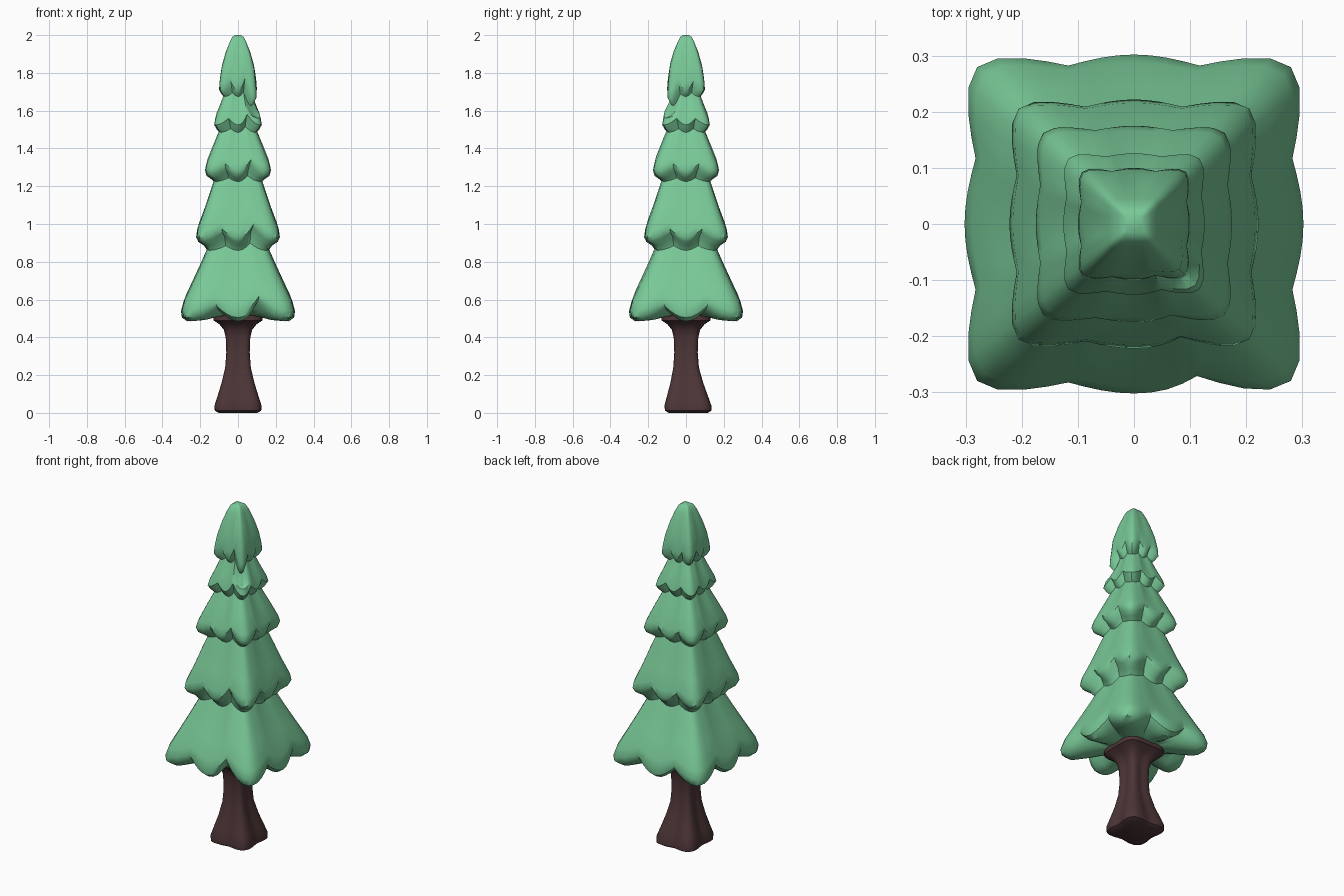
import bpy, bmesh, math

if "Cube" in bpy.data.objects:
    bpy.data.objects.remove(bpy.data.objects["Cube"])

SEG = 64


def material(name, rgb):
    m = bpy.data.materials.new(name)
    m.diffuse_color = (*rgb, 1)
    m.use_nodes = True
    m.node_tree.nodes["Principled BSDF"].inputs["Base Color"].default_value = m.diffuse_color
    return m


def square_radius(t, n):
    return (abs(math.cos(t)) ** n + abs(math.sin(t)) ** n) ** (-1 / n)


def loft(name, rings, point, mat, angle):
    """Skin a stack of closed rings; point(ring, angle) gives each vertex."""
    bm = bmesh.new()
    loops = [[bm.verts.new(point(r, 2 * math.pi * j / SEG)) for j in range(SEG)] for r in rings]
    for a, b in zip(loops, loops[1:]):
        for j in range(SEG):
            k = (j + 1) % SEG
            bm.faces.new((a[j], a[k], b[k], b[j]))
    bm.faces.new(loops[0][::-1])
    bm.faces.new(loops[-1])
    bmesh.ops.recalc_face_normals(bm, faces=bm.faces)
    me = bpy.data.meshes.new(name)
    bm.to_mesh(me)
    bm.free()
    me.materials.append(mat)
    ob = bpy.data.objects.new(name, me)
    bpy.context.collection.objects.link(ob)
    bpy.context.view_layer.objects.active = ob
    ob.select_set(True)
    bpy.ops.object.shade_smooth_by_angle(angle=math.radians(angle))
    ob.select_set(False)
    return ob


def leaf_point(ring, t):
    z, half, wave = ring
    # two notches per side, lobes at the corners and side centres
    notch = 1 - abs(math.cos(4 * t))
    # one deeper notch on the front
    d = math.atan2(math.sin(t + math.radians(65)), math.cos(t + math.radians(65)))
    notch *= 1 + 0.6 * math.exp(-(d / 0.25) ** 2)
    # long drooping tip at the front right of the crown
    e = math.atan2(math.sin(t + math.pi / 4), math.cos(t + math.pi / 4))
    droop = 0.05 * math.exp(-(e / 0.3) ** 2) if 1.6 < z < 1.76 else 0
    r = half * square_radius(t, 9) * (1 - 1.3 * wave * notch)
    return r * math.cos(t), r * math.sin(t), z + wave * notch - droop


def trunk_point(ring, t):
    z, half, groove = ring
    r = half * square_radius(t, 5) * (1 - groove * math.cos(2 * t) ** 4)
    y = r * math.sin(t)
    return r * math.cos(t), y + 0.012 * max(0, 1 - z / 0.25), z


green = material("leaf_green", (0.19, 0.58, 0.31))
brown = material("bark_brown", (0.075, 0.036, 0.038))

# Foliage: (height, half width, hem wave), from the underside up
foliage = [
    (0.51, 0.06, 0.0), (0.51, 0.13, 0.01), (0.49, 0.21, 0.045),
    (0.485, 0.27, 0.06), (0.505, 0.297, 0.06), (0.54, 0.302, 0.05),
    (0.59, 0.288, 0.04), (0.68, 0.245, 0.03), (0.78, 0.198, 0.025), (0.86, 0.162, 0.025),
    (0.885, 0.180, 0.045), (0.905, 0.210, 0.05), (0.93, 0.222, 0.045),
    (0.97, 0.216, 0.035), (1.06, 0.182, 0.025), (1.15, 0.152, 0.02), (1.225, 0.126, 0.02),
    (1.24, 0.145, 0.035), (1.255, 0.166, 0.04), (1.285, 0.175, 0.035),
    (1.32, 0.166, 0.025), (1.40, 0.134, 0.02), (1.485, 0.098, 0.02),
    (1.50, 0.112, 0.035), (1.525, 0.126, 0.035),
    (1.56, 0.118, 0.025), (1.62, 0.094, 0.02), (1.675, 0.074, 0.02),
    (1.685, 0.086, 0.04), (1.71, 0.100, 0.045), (1.75, 0.098, 0.03),
    (1.82, 0.087, 0.02), (1.90, 0.066, 0.01), (1.96, 0.045, 0), (1.99, 0.031, 0), (2.0, 0.016, 0),
]
loft("foliage", foliage, leaf_point, green, 40)

# Trunk: (height, half width, side groove), flared at both ends
trunk = [
    (0.0, 0.105, 0.08), (0.012, 0.125, 0.08), (0.04, 0.126, 0.08), (0.09, 0.110, 0.08),
    (0.16, 0.088, 0.08), (0.24, 0.069, 0.08), (0.32, 0.063, 0.08), (0.40, 0.066, 0.06),
    (0.44, 0.076, 0.05), (0.47, 0.100, 0.03), (0.49, 0.130, 0.0), (0.515, 0.130, 0.0),
]
loft("trunk", trunk, trunk_point, brown, 40)
